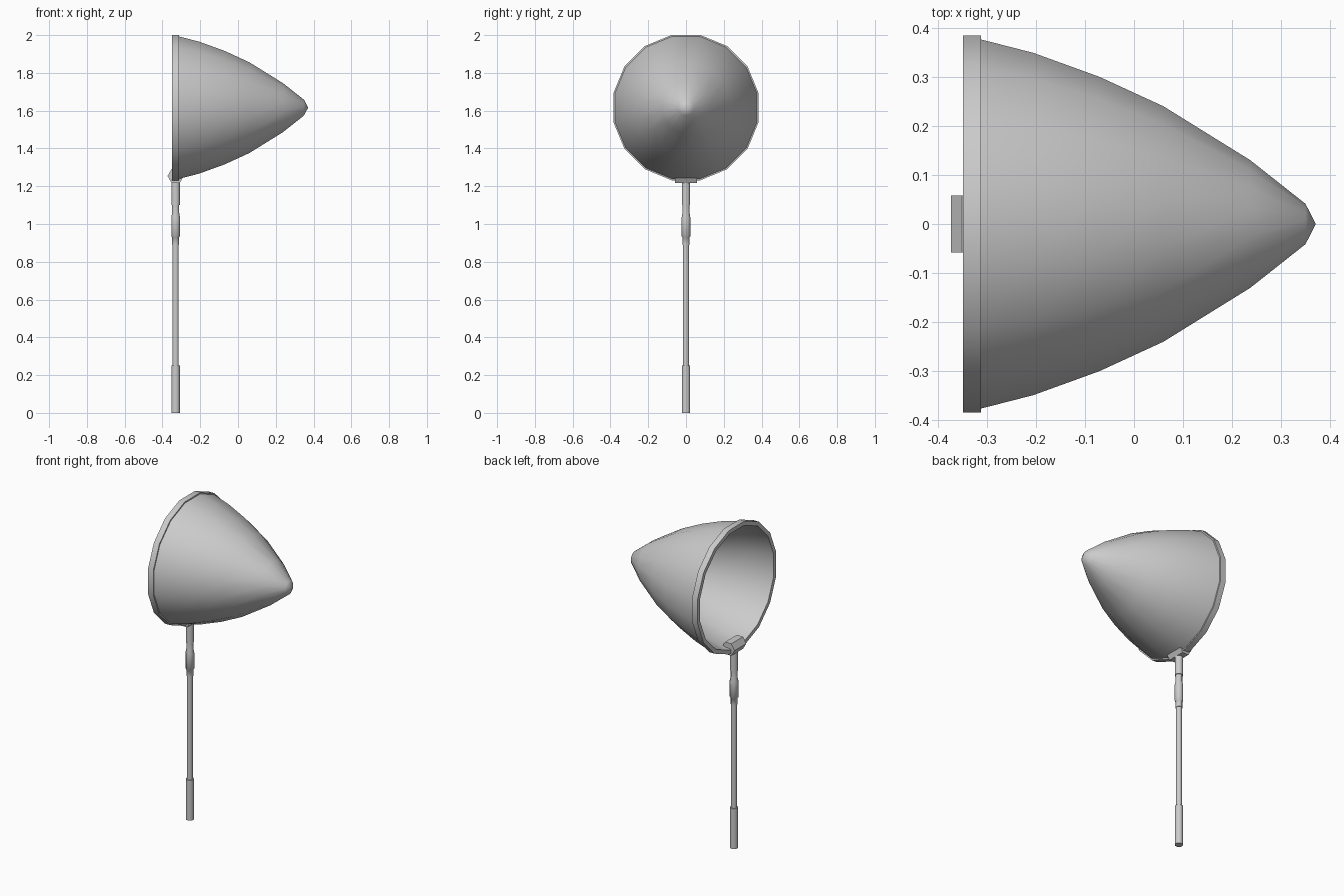
import bpy, bmesh, math
from mathutils import Matrix

if "Cube" in bpy.data.objects:
    bpy.data.objects.remove(bpy.data.objects["Cube"])

CX, CZ = -0.33, 1.616          # handle / rim plane x, hoop centre height
TO_X = Matrix.Translation((0, 0, CZ)) @ Matrix.Rotation(math.pi / 2, 4, 'Y')
TO_Z = Matrix.Translation((CX, 0, 0))


def lathe(name, profile, sides, matrix, closed=False, smooth=True, phase=0.5):
    """Revolve (radius, height) points around local z; radius 0 makes a pole."""
    bm = bmesh.new()
    rings = []
    for r, h in profile:
        if r == 0:
            rings.append([bm.verts.new((0, 0, h))] * sides)
        else:
            angles = [2 * math.pi * (i + phase) / sides for i in range(sides)]
            rings.append([bm.verts.new((r * math.cos(a), r * math.sin(a), h)) for a in angles])
    pairs = list(zip(rings, rings[1:]))
    if closed:
        pairs.append((rings[-1], rings[0]))
    for a, b in pairs:
        for i in range(sides):
            j = (i + 1) % sides
            bm.faces.new(dict.fromkeys((a[i], a[j], b[j], b[i])))
    bmesh.ops.recalc_face_normals(bm, faces=bm.faces)
    bm.transform(matrix)
    mesh = bpy.data.meshes.new(name)
    bm.to_mesh(mesh)
    bm.free()
    obj = bpy.data.objects.new(name, mesh)
    bpy.context.collection.objects.link(obj)
    if smooth:
        bpy.ops.object.select_all(action='DESELECT')
        obj.select_set(True)
        bpy.context.view_layer.objects.active = obj
        bpy.ops.object.shade_smooth_by_angle(angle=math.radians(50))
    return obj


# Net and hoop: one shell, with the 16-sided hoop as a raised band at the mouth
outer = [(0.371, 0.371)]
lathe("net_with_hoop",
      [(0, 0.371), (0.042, 0.35), (0.133, 0.237), (0.245, 0.06), (0.306, -0.07),
       (0.356, -0.205), (0.384, -0.312), (0.392, -0.312), (0.392, -0.349),
       (0.367, -0.349), (0.362, -0.312), (0.337, -0.205), (0.288, -0.07),
       (0.228, 0.06), (0.116, 0.237), (0.033, 0.335), (0, 0.352)], 16, TO_X)

# Clamp: hexagonal bar across the bottom of the hoop
clamp = [(0, -0.058), (0.043, -0.058), (0.043, 0.058), (0, 0.058)]
lathe("clamp", clamp, 6,
      Matrix.Translation((CX, 0, 1.254)) @ Matrix.Rotation(math.pi / 2, 4, 'X'),
      smooth=False, phase=0)

# Grip, shaft and stepped ferrule of the handle
lathe("grip", [(0, 0), (0.024, 0), (0.024, 0.25), (0, 0.25)], 8, TO_Z)
lathe("shaft", [(0, 0.24), (0.0175, 0.24), (0.0175, 0.90), (0, 0.90)], 8, TO_Z)
lathe("ferrule", [(0, 0.89), (0.020, 0.89), (0.020, 0.93), (0.025, 0.935), (0.025, 1.035),
                  (0.020, 1.06), (0.020, 1.10), (0.024, 1.10), (0.024, 1.225), (0, 1.225)],
      8, TO_Z)
